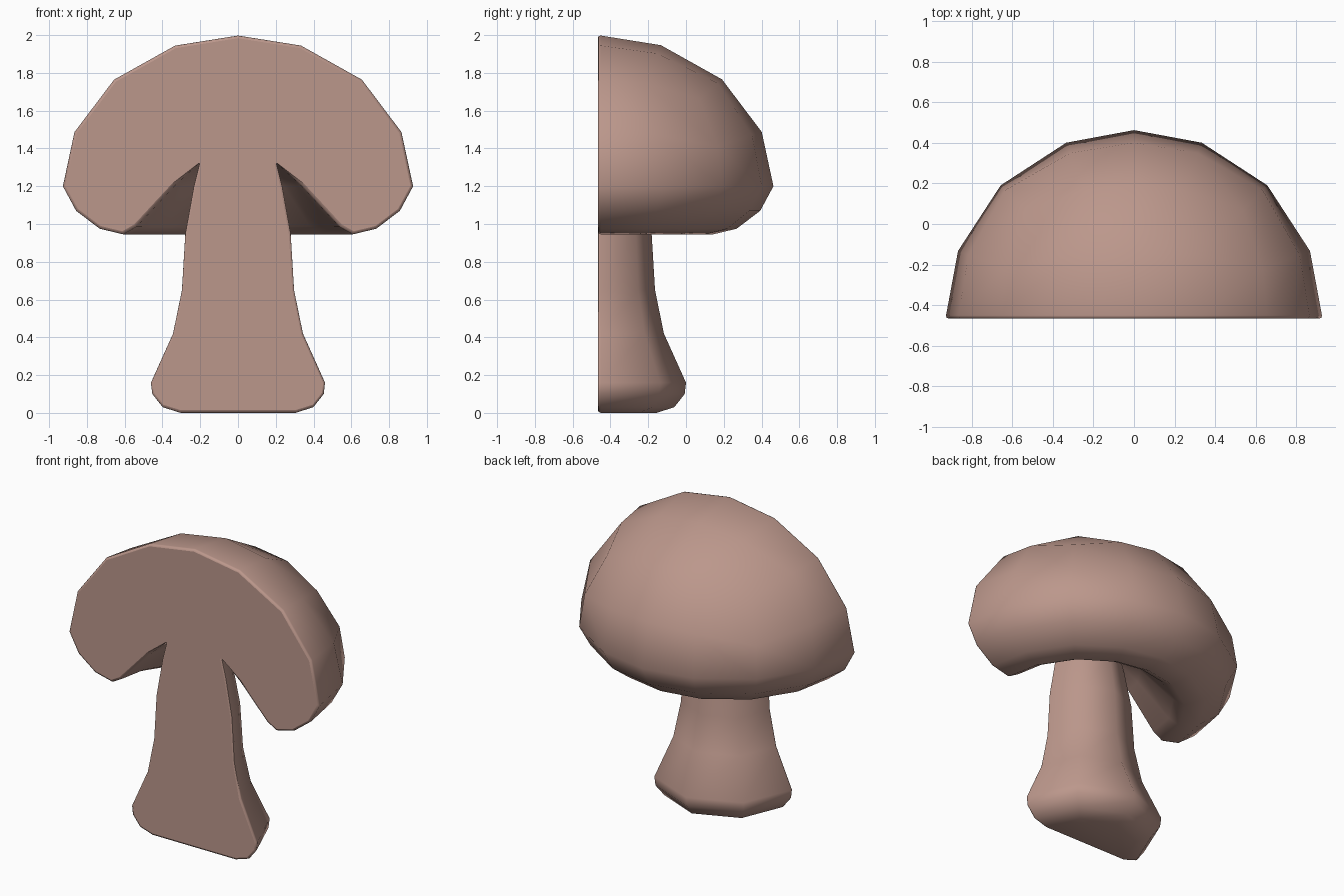
import bpy, bmesh, math

if "Cube" in bpy.data.objects:
    bpy.data.objects.remove(bpy.data.objects["Cube"])

CUT_Y = -0.467
mat = bpy.data.materials.new("mushroom_beige")
mat.diffuse_color = (0.50, 0.31, 0.26, 1)
mat.use_nodes = True
mat.node_tree.nodes["Principled BSDF"].inputs["Base Color"].default_value = mat.diffuse_color


def boundary(bm):
    return [e for e in bm.edges if e.is_boundary]


def finish(bm, name, joint_z):
    """Close the sliced side at y=0, soften its rim and make the object."""
    cut = bmesh.ops.holes_fill(bm, edges=boundary(bm), sides=0)["faces"]
    bmesh.ops.recalc_face_normals(bm, faces=bm.faces)
    rim = [e for f in cut for e in f.edges
           if not all(abs(v.co.z - joint_z) < 1e-4 for v in e.verts)]
    bmesh.ops.bevel(bm, geom=rim, offset=0.016, segments=2, profile=0.5,
                    affect='EDGES', clamp_overlap=True)
    for f in bm.faces:
        f.smooth = True
    for e in bm.edges:
        if e.calc_face_angle(0) > math.radians(62):
            e.smooth = False
    for f in bm.faces:
        if f.normal.y < -0.999:          # flat sliced face stays crisp
            for e in f.edges:
                e.smooth = False
    me = bpy.data.meshes.new(name)
    bm.to_mesh(me)
    bm.free()
    me.materials.append(mat)
    ob = bpy.data.objects.new(name, me)
    ob.location.y = CUT_Y
    bpy.context.collection.objects.link(ob)


# Cap: quarter of a cube-sphere dome, extruded down around the rim and under
R, RIM_Z = 0.93, 1.2
bm = bmesh.new()
bmesh.ops.create_cube(bm, size=2)
bmesh.ops.subdivide_edges(bm, edges=bm.edges[:], cuts=3, use_grid_fill=True)
for v in bm.verts:
    for i in range(3):
        if abs(abs(v.co[i]) - 0.5) < 0.01:
            v.co[i] *= 0.385 / 0.5
    v.co.normalize()
bmesh.ops.delete(bm, geom=[v for v in bm.verts if v.co.y < -1e-4 or v.co.z < -1e-4],
                 context='VERTS')
ring = [e for e in boundary(bm) if all(abs(v.co.z) < 1e-4 for v in e.verts)]
for v in bm.verts:
    v.co.x *= R
    v.co.y *= R
    v.co.z = RIM_Z + v.co.z * 0.8
for r, z in [(0.86, 1.07), (0.735, 0.975), (0.61, 0.945), (0.54, 0.985),
             (0.34, 1.2), (0.21, 1.32)]:
    ext = bmesh.ops.extrude_edge_only(bm, edges=ring)["geom"]
    ring = [g for g in ext if isinstance(g, bmesh.types.BMEdge)]
    verts = [g for g in ext if isinstance(g, bmesh.types.BMVert)]
    for v in verts:
        k = r / math.hypot(v.co.x, v.co.y)
        v.co = (v.co.x * k, v.co.y * k, z)
bm.faces.new(sorted(verts, key=lambda v: math.atan2(round(v.co.y, 5), v.co.x)))
finish(bm, "mushroom_cap", 1.32)

# Stem: half of an eight-sided turned profile
bm = bmesh.new()
rings = []
for r, z in [(0.31, 0), (0.405, 0.03), (0.46, 0.1), (0.467, 0.16), (0.35, 0.42),
             (0.303, 0.65), (0.285, 0.95), (0.24, 1.2), (0.205, 1.34)]:
    rings.append([bm.verts.new((r * math.cos(a), r * math.sin(a), z))
                  for a in (i * math.pi / 4 for i in range(5))])
for a, b in zip(rings, rings[1:]):
    for i in range(4):
        bm.faces.new((a[i], a[i + 1], b[i + 1], b[i]))
bm.faces.new(rings[0])
bm.faces.new(rings[-1])
finish(bm, "mushroom_stem", 1.34)
